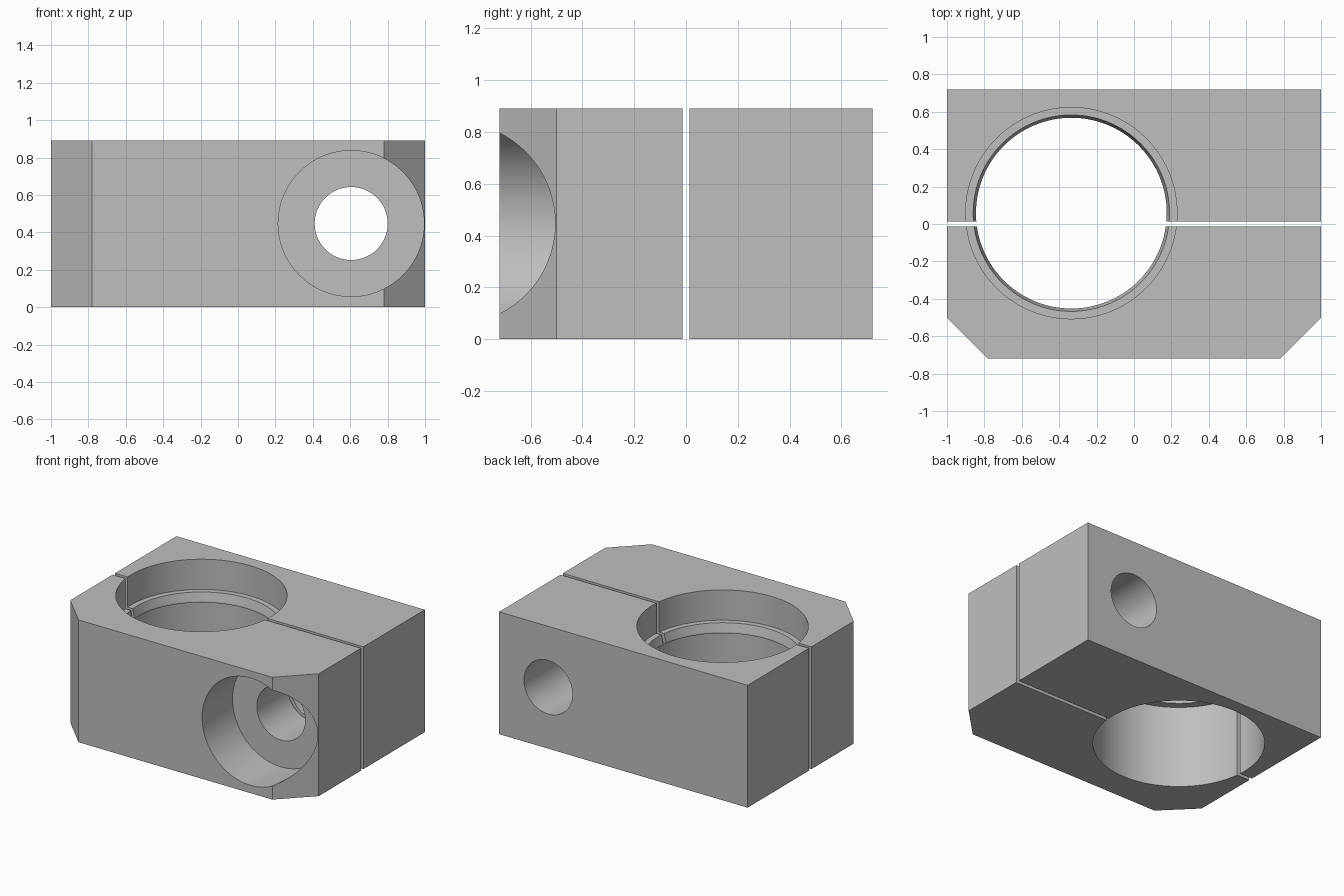
import bpy, bmesh, math
from mathutils import Matrix

if "Cube" in bpy.data.objects:
    bpy.data.objects.remove(bpy.data.objects["Cube"], do_unlink=True)

HEIGHT = 0.89
BACK, FRONT = 0.72, -0.72
GAP_BACK, GAP_FRONT = 0.014, -0.013
SEGMENTS = 128

grey = bpy.data.materials.new("plain grey")
grey.use_nodes = True
grey.diffuse_color = (0.52, 0.52, 0.52, 1)
grey.node_tree.nodes["Principled BSDF"].inputs["Base Color"].default_value = grey.diffuse_color


def add_object(name, bm):
    bmesh.ops.recalc_face_normals(bm, faces=bm.faces)
    mesh = bpy.data.meshes.new(name)
    bm.to_mesh(mesh)
    bm.free()
    mesh.materials.append(grey)
    obj = bpy.data.objects.new(name, mesh)
    bpy.context.collection.objects.link(obj)
    return obj


def block(name, outline):
    """Extrude a plan outline to the full height."""
    bm = bmesh.new()
    base = bm.faces.new([bm.verts.new((x, y, 0)) for x, y in outline])
    top = bmesh.ops.extrude_face_region(bm, geom=[base])["geom"]
    bmesh.ops.translate(bm, vec=(0, 0, HEIGHT),
                        verts=[v for v in top if isinstance(v, bmesh.types.BMVert)])
    return add_object(name, bm)


def turned_cutter(name, profile, matrix):
    """Revolve (radius, height) points into a closed solid."""
    bm = bmesh.new()
    rings = []
    for r, h in profile:
        rings.append([bm.verts.new((r * math.cos(a), r * math.sin(a), h))
                      for a in (2 * math.pi * i / SEGMENTS for i in range(SEGMENTS))])
    for low, high in zip(rings, rings[1:]):
        for i in range(SEGMENTS):
            j = (i + 1) % SEGMENTS
            bm.faces.new((low[i], low[j], high[j], high[i]))
    bm.faces.new(rings[0])
    bm.faces.new(rings[-1])
    bm.transform(matrix)
    obj = add_object(name, bm)
    obj.hide_render = True
    return obj


# Two clamp halves, the front one with cut corners
halves = [
    block("back_clamp_half", [(-1, GAP_BACK), (1, GAP_BACK), (1, BACK), (-1, BACK)]),
    block("front_clamp_half", [(-1, GAP_FRONT), (-1, -0.5), (-0.78, FRONT),
                               (0.78, FRONT), (1, -0.5), (1, GAP_FRONT)]),
]

# Vertical bore with a tapered inner lip
bore = turned_cutter(
    "bore_cutter",
    [(0.565, -0.1), (0.565, 0.60), (0.51, 0.60), (0.51, 0.61),
     (0.525, 0.67), (0.565, 0.67), (0.565, 1.0)],
    Matrix.Translation((-0.335, 0.058, 0)))

# Bolt hole running front to back, with a counterbore at the front
bolt = turned_cutter(
    "bolt_cutter",
    [(0.39, -1.0), (0.39, -0.37), (0.195, -0.37), (0.195, 1.0)],
    Matrix.Translation((0.605, 0, 0.447)) @ Matrix.Rotation(-math.pi / 2, 4, "X"))

for half in halves:
    for cutter in (bore, bolt):
        mod = half.modifiers.new(cutter.name, "BOOLEAN")
        mod.operation = "DIFFERENCE"
        mod.solver = "EXACT"
        mod.object = cutter

# Bake the cuts, then discard the cutters
graph = bpy.context.evaluated_depsgraph_get()
for half in halves:
    cut_mesh = bpy.data.meshes.new_from_object(half.evaluated_get(graph))
    half.modifiers.clear()
    half.data = cut_mesh
    cut_mesh.materials.clear()
    cut_mesh.materials.append(grey)
    for face in cut_mesh.polygons:
        face.material_index = 0
for cutter in (bore, bolt):
    bpy.data.objects.remove(cutter, do_unlink=True)

# Smooth round walls, crisp edges
bpy.ops.object.select_all(action="DESELECT")
for half in halves:
    half.select_set(True)
bpy.context.view_layer.objects.active = halves[0]
bpy.ops.object.shade_smooth_by_angle(angle=math.radians(10))
